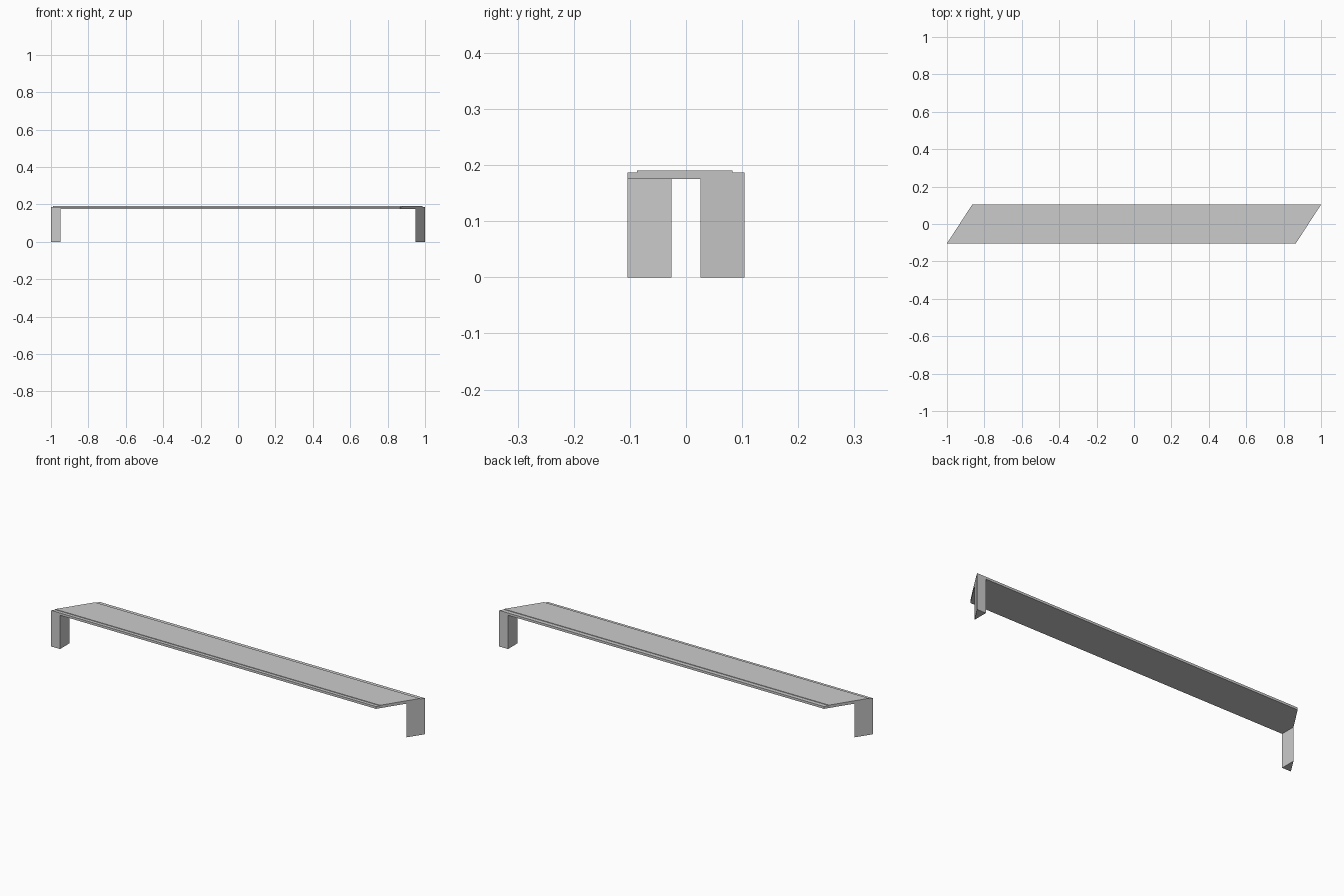
import bpy, bmesh

if "Cube" in bpy.data.objects:
    bpy.data.objects.remove(bpy.data.objects["Cube"])

Y = 0.104            # half depth of the board
SLANT = 0.135 / (2 * Y)  # x shift of the angled ends per unit of y


def prism(name, outline, z0, z1):
    """Extrude a flat outline (x, y) from z0 up to z1."""
    bm = bmesh.new()
    face = bm.faces.new([bm.verts.new((x, y, z0)) for x, y in outline])
    ext = bmesh.ops.extrude_face_region(bm, geom=[face])
    for v in ext["geom"]:
        if isinstance(v, bmesh.types.BMVert):
            v.co.z = z1
    bmesh.ops.recalc_face_normals(bm, faces=bm.faces)
    mesh = bpy.data.meshes.new(name)
    bm.to_mesh(mesh)
    bm.free()
    obj = bpy.data.objects.new(name, mesh)
    bpy.context.collection.objects.link(obj)
    return obj


def slanted_strip(y0, y1):
    """Parallelogram between two depths, following the angled ends."""
    left = lambda y: -1 + (y + Y) * SLANT
    right = lambda y: 1 + (y - Y) * SLANT
    return [(left(y0), y0), (right(y0), y0), (right(y1), y1), (left(y1), y1)]


# Long board with angled ends and a slightly raised top panel
prism("board", slanted_strip(-Y, Y), 0.175, 0.187)
prism("top_panel", slanted_strip(-0.087, 0.083), 0.187, 0.190)

# Triangular legs in the two sharp corners, one turned half round from the other
W = 0.051
corner = [(-1, -Y), (-1 + W, -Y), (-1 + W, -Y + W / SLANT)]
for name, s in (("left_leg", 1), ("right_leg", -1)):
    prism(name, [(s * x, s * y) for x, y in corner], 0.0, 0.175)
